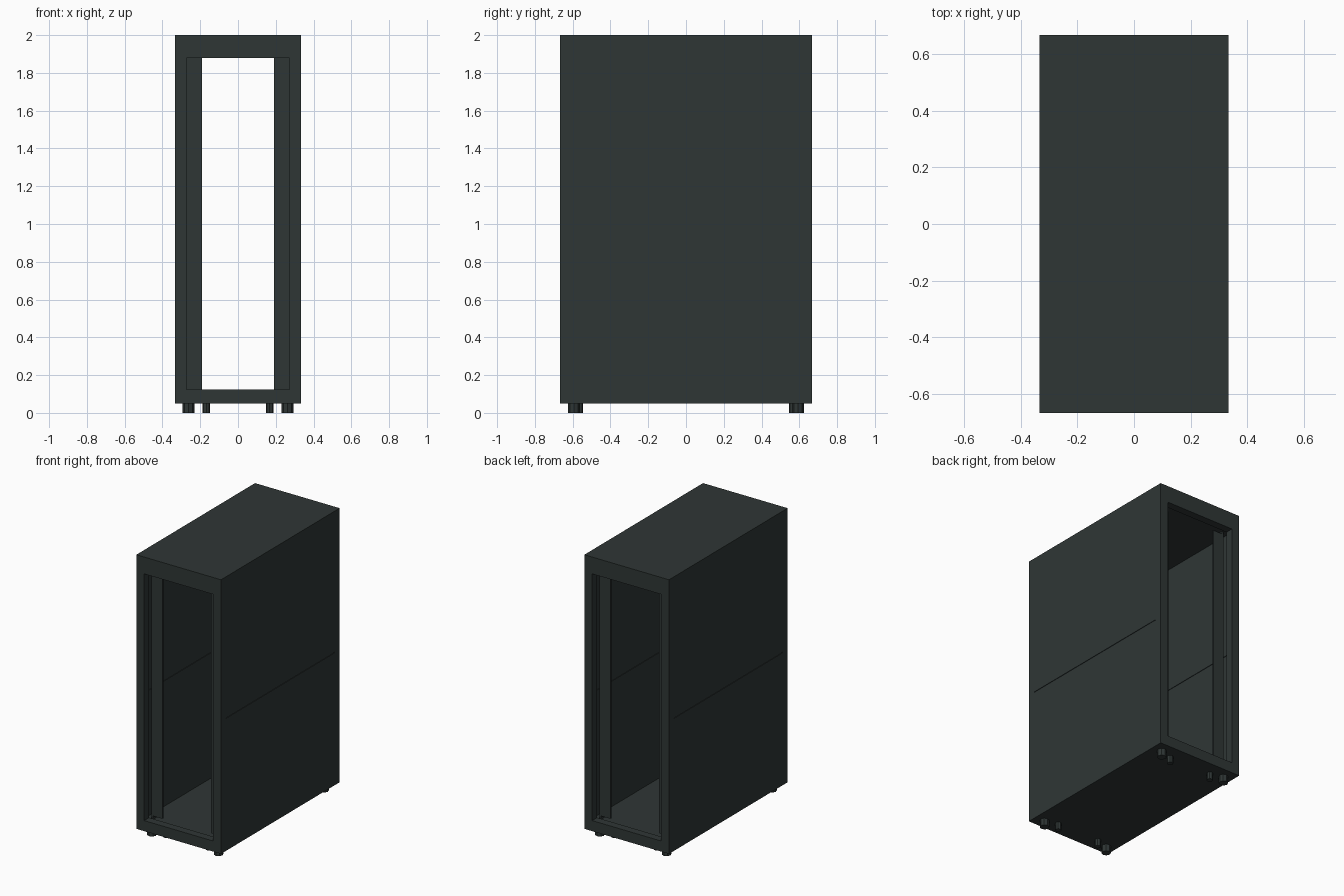
import bpy, bmesh
from mathutils import Matrix, Vector

old = bpy.data.objects.get("Cube")
if old:
    bpy.data.objects.remove(old, do_unlink=True)

# Single charcoal paint
paint = bpy.data.materials.new("charcoal_paint")
paint.use_nodes = True
colour = (0.028, 0.037, 0.036, 1)
paint.diffuse_color = colour
paint.node_tree.nodes["Principled BSDF"].inputs["Base Color"].default_value = colour

W, D, BOTTOM, TOP = 0.333, 0.667, 0.05, 2.0   # half width, half depth, heights
OPEN_X, OPEN_LO, OPEN_HI = 0.272, 0.125, 1.88  # door opening
FRAME = 0.055                                  # frame depth
SEAM = 0.995                                   # side panel seam height


def finish(name, bm):
    mesh = bpy.data.meshes.new(name)
    bm.to_mesh(mesh)
    bm.free()
    mesh.materials.append(paint)
    obj = bpy.data.objects.new(name, mesh)
    bpy.context.collection.objects.link(obj)
    return obj


def add_box(bm, lo, hi):
    lo, hi = Vector(lo), Vector(hi)
    matrix = Matrix.Translation((lo + hi) / 2) @ Matrix.Diagonal((*(hi - lo), 1))
    bmesh.ops.create_cube(bm, size=1, matrix=matrix)


def box(name, lo, hi):
    bm = bmesh.new()
    add_box(bm, lo, hi)
    return finish(name, bm)


def door_frame(name, y0, y1):
    # Outline with a rectangular opening, extruded through the frame depth
    bm = bmesh.new()
    rings = []
    for x, lo, hi in ((W, BOTTOM, TOP), (OPEN_X, OPEN_LO, OPEN_HI)):
        corners = ((-x, lo), (x, lo), (x, hi), (-x, hi))
        rings.append([bm.verts.new((a, y0, b)) for a, b in corners])
    outer, inner = rings
    for i in range(4):
        j = (i + 1) % 4
        bm.faces.new((outer[i], outer[j], inner[j], inner[i]))
    geom = bmesh.ops.extrude_face_region(bm, geom=bm.faces[:])["geom"]
    moved = [v for v in geom if isinstance(v, bmesh.types.BMVert)]
    bmesh.ops.translate(bm, verts=moved, vec=(0, y1 - y0, 0))
    bmesh.ops.recalc_face_normals(bm, faces=bm.faces)
    return finish(name, bm)


# Cabinet shell: floor, roof and open frames at both ends
inner_y = D - FRAME
door_frame("front_frame", -D, -inner_y)
door_frame("back_frame", inner_y, D)
box("floor_panel", (-W, -inner_y, BOTTOM), (W, inner_y, 0.10))
box("roof_panel", (-W, -inner_y, 1.90), (W, inner_y, TOP))

for side, s in (("left", 1), ("right", -1)):
    # Side walls in two stacked panels with a thin backing strip in the seam
    def wall(name, x0, x1, z0, z1):
        a, b = sorted((s * x0, s * x1))
        box(f"{side}_{name}", (a, -inner_y, z0), (b, inner_y, z1))

    wall("lower_panel", 0.321, W, 0.10, SEAM - 0.003)
    wall("upper_panel", 0.321, W, SEAM + 0.003, 1.90)
    wall("seam_strip", 0.325, 0.329, SEAM - 0.003, SEAM + 0.003)

    for end, e in (("front", -1), ("back", 1)):
        # Mounting rail: a wide flange with a return along its outer edge
        bm = bmesh.new()
        for x0, x1, y0, y1 in ((0.19, 0.275, 0.567, 0.577), (0.265, 0.275, 0.535, 0.567)):
            xa, xb = sorted((s * x0, s * x1))
            ya, yb = sorted((e * y0, e * y1))
            add_box(bm, (xa, ya, OPEN_LO), (xb, yb, OPEN_HI))
        finish(f"{end}_{side}_rail", bm)
        # Rail brackets to the floor and roof
        for level, z0, z1 in (("lower", 0.10, OPEN_LO), ("upper", OPEN_HI, 1.90)):
            xa, xb = sorted((s * 0.265, s * 0.275))
            ya, yb = sorted((e * 0.535, e * 0.577))
            box(f"{end}_{side}_{level}_bracket", (xa, ya, z0), (xb, yb, z1))

        # Wide outer foot and slim levelling foot
        for kind, x, y, r in (("foot", 0.262, 0.593, 0.031), ("levelling_foot", 0.168, 0.566, 0.021)):
            bm = bmesh.new()
            bmesh.ops.create_cone(bm, cap_ends=True, segments=8, radius1=r, radius2=r,
                                  depth=BOTTOM, matrix=Matrix.Translation((s * x, e * y, BOTTOM / 2)))
            finish(f"{end}_{side}_{kind}", bm)
